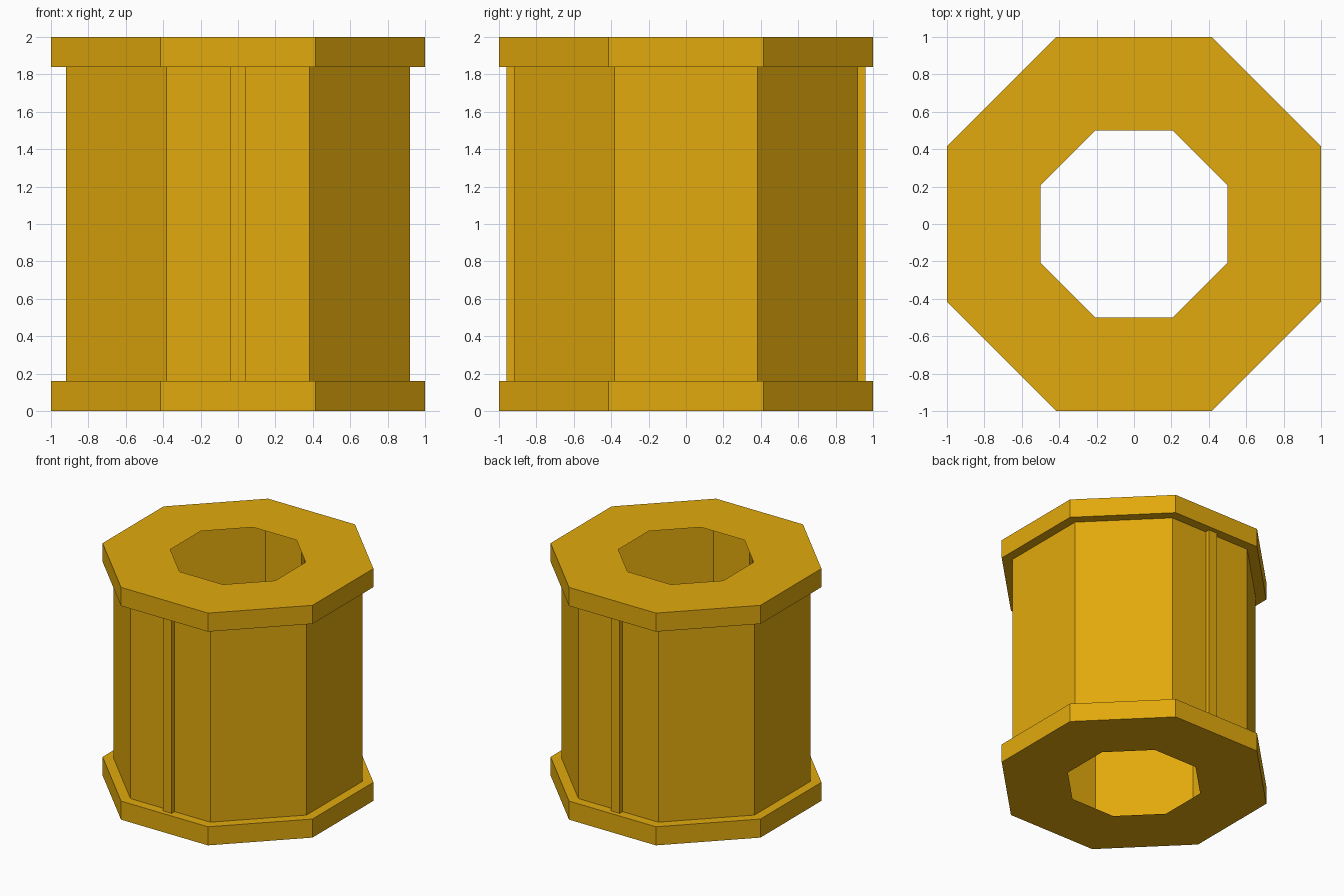
import bpy, bmesh, math

if "Cube" in bpy.data.objects:
    bpy.data.objects.remove(bpy.data.objects["Cube"])

SIDES = 8
bm = bmesh.new()


def corner(apothem, k):
    r = apothem / math.cos(math.pi / SIDES)
    a = math.radians(-22.5 + 45 * k)
    return (r * math.cos(a), r * math.sin(a))


def side(apothem, k):
    return [corner(apothem, k), corner(apothem, k + 1)]


def body_side(k):
    # plain octagon side, with a narrow raised rib on the front and back
    a, b = side(0.92, k)
    rib = []
    if k in (2, 6):
        s = 1 if k == 2 else -1
        rib = [(s * x, s * y) for x, y in
               ((0.04, 0.92), (0.04, 0.96), (-0.04, 0.96), (-0.04, 0.92))]
    return [a] + rib + [b]


def face(points, flip=False):
    verts = [bm.verts.new(p) for p in points]
    bm.faces.new(verts[::-1] if flip else verts)


def at(points, z):
    return [(x, y, z) for x, y in points]


def wall(points, z0, z1):
    for a, b in zip(points, points[1:]):
        face(at([a, b], z0) + at([b, a], z1))


for k in range(SIDES):
    outer, hole, body = side(1.0, k), side(0.5, k), body_side(k)
    # end plates with the octagonal hole
    face(at(outer + hole[::-1], 2.0))
    face(at(outer + hole[::-1], 0.0), flip=True)
    # flange rims
    wall(outer, 0.0, 0.16)
    wall(outer, 1.84, 2.0)
    # flange ledges around the body
    face(at(outer + body[::-1], 0.16))
    face(at(outer + body[::-1], 1.84), flip=True)
    # hollow body wall
    wall(body, 0.16, 1.84)

bmesh.ops.remove_doubles(bm, verts=bm.verts, dist=1e-4)
mesh = bpy.data.meshes.new("hollow_spool")
bm.to_mesh(mesh)
bm.free()
spool = bpy.data.objects.new("hollow_spool", mesh)
bpy.context.collection.objects.link(spool)

# golden yellow
mat = bpy.data.materials.new("golden_yellow")
mat.diffuse_color = (0.76, 0.40, 0.004, 1)
mat.use_nodes = True
mat.node_tree.nodes["Principled BSDF"].inputs["Base Color"].default_value = mat.diffuse_color
mesh.materials.append(mat)
